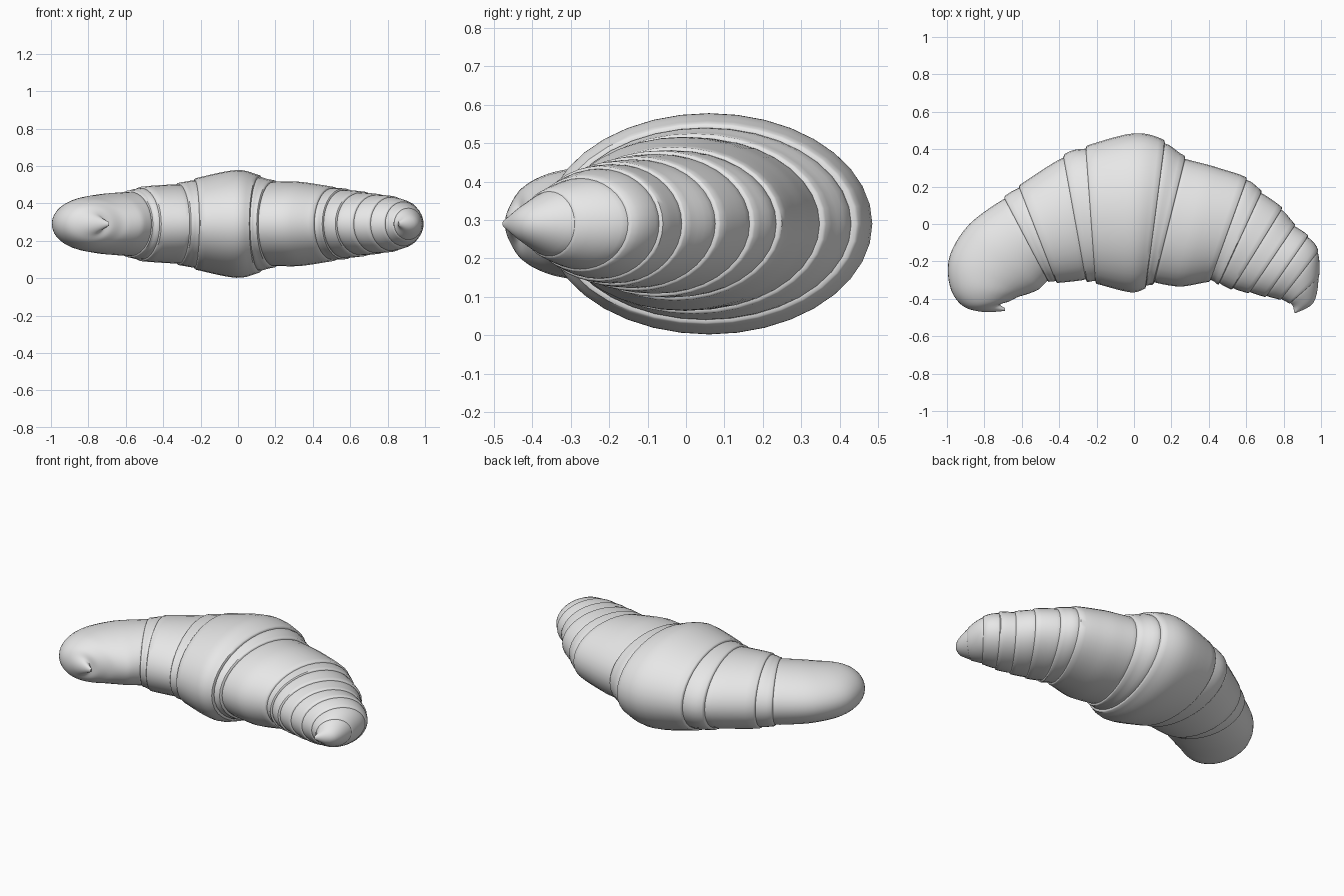
import bpy, bmesh, math
from mathutils import Vector

cube = bpy.data.objects.get("Cube")
if cube:
    bpy.data.objects.remove(cube)

SIDES = 36
MID_Z = 0.29

# Cross-sections from left tip to right tip: outer x, y, inner x, y, half height
SECTIONS = [
    (-.69, -.465, -.69, -.45, .01), (-.81, -.47, -.715, -.43, .05),
    (-.92, -.435, -.67, -.415, .095), (-.985, -.33, -.62, -.39, .13),
    (-.985, -.17, -.57, -.375, .148), (-.88, 0, -.51, -.35, .163),
    (-.69, .15, -.455, -.31, .18), (-.61, .21, -.41, -.315, .2),
    (-.37, .375, -.25, -.31, .222), (-.25, .42, -.2, -.32, .245),
    (0, .485, -.02, -.365, .288), (.16, .45, .06, -.345, .262),
    (.27, .365, .1, -.325, .235), (.42, .31, .25, -.335, .225),
    (.6, .25, .4, -.31, .2), (.68, .18, .45, -.325, .19),
    (.79, .09, .52, -.35, .175), (.86, 0, .61, -.37, .162),
    (.93, -.06, .7, -.39, .15), (.985, -.14, .78, -.405, .125),
    (.99, -.28, .83, -.425, .09), (.96, -.42, .85, -.44, .045),
    (.86, -.478, .855, -.465, .01),
]
LAST = len(SECTIONS) - 1

dough = bpy.data.materials.new("plain dough")
dough.use_nodes = True
COLOUR = (.8, .8, .8, 1)
dough.diffuse_color = COLOUR
dough.node_tree.nodes["Principled BSDF"].inputs["Base Color"].default_value = COLOUR


def section_at(t):
    """Smoothly interpolated cross-section at a fractional index."""
    t = max(0, min(LAST, t))
    i = min(int(t), LAST - 1)
    f = t - i
    p = [SECTIONS[max(0, min(LAST, i + k))] for k in (-1, 0, 1, 2)]
    return [b + f / 2 * (c - a + f * (2 * a - 5 * b + 4 * c - d + f * (3 * (b - c) + d - a)))
            for a, b, c, d in zip(*p)]


def loft(name, rings):
    """Skin elliptical rings given as (position, scale)."""
    bm = bmesh.new()
    loops = []
    for t, scale in rings:
        ox, oy, ix, iy, h = section_at(t)
        outer, inner = Vector((ox, oy, MID_Z)), Vector((ix, iy, MID_Z))
        mid, half = (outer + inner) / 2, (outer - inner) / 2
        loop = []
        for k in range(SIDES):
            a = math.tau * k / SIDES
            offset = half * math.cos(a) + Vector((0, 0, h * math.sin(a)))
            loop.append(bm.verts.new(mid + offset * scale))
        loops.append(loop)
    for a, b in zip(loops, loops[1:]):
        for k in range(SIDES):
            n = (k + 1) % SIDES
            bm.faces.new((a[k], a[n], b[n], b[k]))
    bm.faces.new(loops[0])
    bm.faces.new(loops[-1])
    bmesh.ops.recalc_face_normals(bm, faces=bm.faces)
    mesh = bpy.data.meshes.new(name)
    bm.to_mesh(mesh)
    bm.free()
    mesh.materials.append(dough)
    obj = bpy.data.objects.new(name, mesh)
    bpy.context.collection.objects.link(obj)
    bpy.ops.object.select_all(action='DESELECT')
    obj.select_set(True)
    bpy.context.view_layer.objects.active = obj
    bpy.ops.object.shade_smooth_by_angle(angle=math.radians(40))


def lip(edge, way):
    """Rounded rim where a layer ends over the next one."""
    return [(edge + way * .03, .988), (edge + way * .05, .965), (edge + way * .05, .9)]


def layer(name, start, end):
    """One wrap of dough, running from under its neighbour towards a tip."""
    way = 1 if end > start else -1
    length = abs(end - start)
    steps = max(4, length * 5)
    rings = [(start - way * .2, .9)]
    for k in range(steps + 1):
        d = length * k / steps
        rings.append((start + way * d, .955 + .045 * min(1, d) ** .6))
    if end not in (0, LAST):
        rings += lip(end, way)
    loft(name, rings)


# Fat middle wrap, with a rim on both sides
middle = [(9 + k / 5, 1) for k in range(11)]
loft("middle_wrap", lip(9, -1)[::-1] + middle + lip(11, 1))

# Wraps stepping down to the blunt left tip
for n, (a, b) in enumerate([(9, 8), (8, 7), (7, 6)], 1):
    layer(f"left_wrap_{n}", a, b)
layer("left_tip", 6, 0)

# Narrow wraps stepping down to the curled right tip
right_edges = [11, 12, 14, 15, 16, 17, 18, 19, 20]
for n, (a, b) in enumerate(zip(right_edges, right_edges[1:]), 1):
    layer(f"right_wrap_{n}", a, b)
layer("right_tip", 20, LAST)
